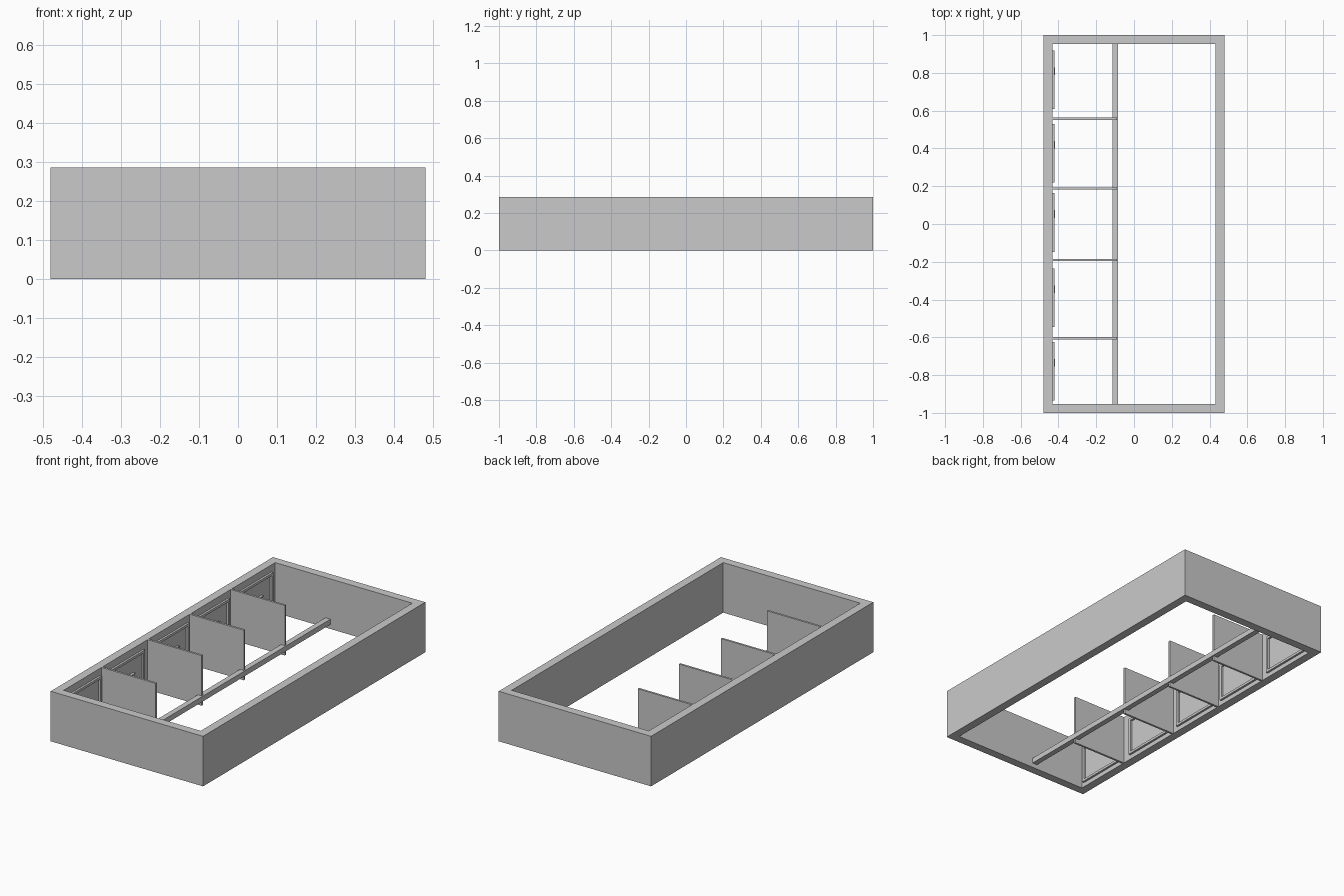
import bpy
import bmesh
from mathutils import Matrix, Vector

if "Cube" in bpy.data.objects:
    bpy.data.objects.remove(bpy.data.objects["Cube"], do_unlink=True)

HALF_X, HALF_Y, HEIGHT, WALL = 0.48, 1.0, 0.285, 0.048
INNER_X = -HALF_X + WALL
INNER_Y = HALF_Y - WALL

grey = bpy.data.materials.new("plain_grey")
grey.use_nodes = True
colour = (0.59, 0.59, 0.59, 1.0)
grey.diffuse_color = colour
grey.node_tree.nodes["Principled BSDF"].inputs["Base Color"].default_value = colour


def finish(name, bm):
    bmesh.ops.recalc_face_normals(bm, faces=bm.faces[:])
    mesh = bpy.data.meshes.new(name)
    bm.to_mesh(mesh)
    bm.free()
    mesh.materials.append(grey)
    obj = bpy.data.objects.new(name, mesh)
    bpy.context.collection.objects.link(obj)
    return obj


def box(name, low, high):
    low, high = Vector(low), Vector(high)
    bm = bmesh.new()
    place = Matrix.Translation((low + high) / 2) @ Matrix.Diagonal((*(high - low), 1))
    bmesh.ops.create_cube(bm, size=1, matrix=place)
    return finish(name, bm)


def hollow_frame(name, origin, u, v, depth, half_u, half_v, rim):
    """Rectangular frame in the u-v plane, deepened along the third vector."""
    origin, u, v, depth = map(Vector, (origin, u, v, depth))
    bm = bmesh.new()
    loops = []
    for inset, lift in ((0, 0), (0, 1), (rim, 1), (rim, 0)):
        a, b = half_u - inset, half_v - inset
        loops.append([bm.verts.new(origin + u * s * a + v * t * b + depth * lift)
                      for s, t in ((-1, -1), (1, -1), (1, 1), (-1, 1))])
    for i, loop in enumerate(loops):
        after = loops[(i + 1) % 4]
        for k in range(4):
            n = (k + 1) % 4
            bm.faces.new((loop[k], loop[n], after[n], after[k]))
    return finish(name, bm)


def pointer(name, y, z):
    """Small raised triangle pointing down."""
    bm = bmesh.new()
    outline = ((-0.02, 0.018), (0.02, 0.018), (0, -0.018))
    back, front = [[bm.verts.new((x, y + dy, z + dz)) for dy, dz in outline]
                   for x in (INNER_X, INNER_X + 0.014)]
    bm.faces.new(back)
    bm.faces.new(front)
    for k in range(3):
        n = (k + 1) % 3
        bm.faces.new((back[k], back[n], front[n], front[k]))
    return finish(name, bm)


# Open outer box
hollow_frame("outer_walls", (0, 0, 0), (1, 0, 0), (0, 1, 0), (0, 0, HEIGHT),
             HALF_X, HALF_Y, WALL)

# Long low rail running between the end walls
box("long_rail", (-0.115, -INNER_Y, 0.026), (-0.084, INNER_Y, 0.056))

# Upright dividers between the wall and the rail
for i, y in enumerate((-0.605, -0.191, 0.188, 0.557)):
    box(f"divider_{i + 1}", (INNER_X, y - 0.006, 0), (-0.091, y + 0.006, HEIGHT))

# Bordered plaque with a small pointer on the wall of each bay
for i, y in enumerate((-0.78, -0.39, 0.008, 0.374, 0.763)):
    hollow_frame(f"plaque_border_{i + 1}", (INNER_X, y, 0.135), (0, 1, 0), (0, 0, 1),
                 (0.012, 0, 0), 0.155, 0.11, 0.014)
    pointer(f"plaque_pointer_{i + 1}", y + 0.045, 0.13)
